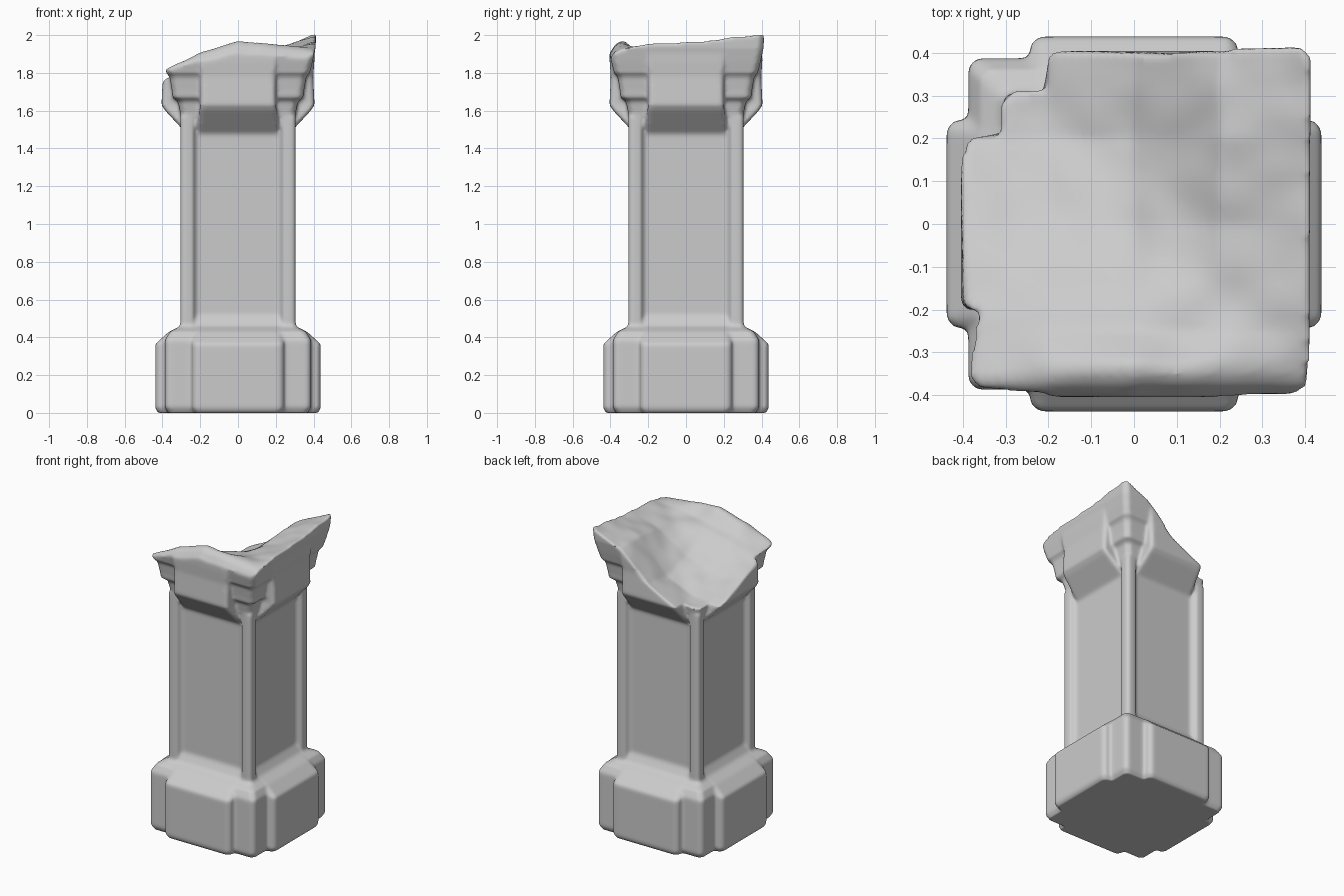
import bpy, bmesh
from math import pi
from mathutils import Matrix, Vector, noise

if "Cube" in bpy.data.objects:
    bpy.data.objects.remove(bpy.data.objects["Cube"])


def new_object(name, bm):
    bmesh.ops.recalc_face_normals(bm, faces=bm.faces)
    me = bpy.data.meshes.new(name)
    bm.to_mesh(me)
    bm.free()
    ob = bpy.data.objects.new(name, me)
    bpy.context.collection.objects.link(ob)
    return ob


def skin(bm, rings):
    """Closed solid through a stack of equal-length rings."""
    rows = [[bm.verts.new(p) for p in r] for r in rings]
    n = len(rows[0])
    for a, b in zip(rows, rows[1:]):
        for i in range(n):
            bm.faces.new((a[i], a[(i + 1) % n], b[(i + 1) % n], b[i]))
    bm.faces.new(rows[0][::-1])
    bm.faces.new(rows[-1])


def loft(name, sections, c):
    """Loft of rectangles with corners chamfered by c, from (z, half x, half y)."""
    bm = bmesh.new()
    skin(bm, [[(c - x, -y, z), (x - c, -y, z), (x, c - y, z), (x, y - c, z),
               (x - c, y, z), (c - x, y, z), (-x, y - c, z), (-x, c - y, z)]
              for z, x, y in sections])
    return new_object(name, bm)


def square(name, profile, c=.015):
    return loft(name, [(z, h, h) for z, h in profile], c)


def arms(name, profile, c=.015):
    """Two crossing blocks from (z, reach, half width)."""
    return [loft(name + "_x", profile, c),
            loft(name + "_y", [(z, w, r) for z, r, w in profile], c)]


# Base: square plinth with a raised block on each face
parts = [square("base_core", [(0, .37), (.03, .387), (.385, .387), (.43, .36), (.465, .295)], .02)]
parts += arms("base_block", [(0, .424, .23), (.025, .438, .242), (.365, .438, .242),
                             (.43, .365, .235), (.465, .295, .23)], .02)

# Shaft: recessed panels, sloped sill and four corner posts
parts.append(square("shaft_core", [(.3, .27), (1.55, .27)]))
parts.append(square("panel_sill", [(.4, .304), (.46, .304), (.525, .265)]))
post = [(.2, .2), (.215, .265), (.24, .304), (.29, .306), (.306, .29), (.304, .24), (.265, .215)]
for k in range(4):
    rot = Matrix.Rotation(k * pi / 2, 4, 'Z')
    bm = bmesh.new()
    skin(bm, [[rot @ Vector((x, y, z)) for x, y in post] for z in (.3, 1.57)])
    parts.append(new_object("corner_post", bm))

# Capital: stepped corners and a corbelled block on each face
capital = [square("capital_core", [(1.52, .29), (1.60, .308), (1.65, .318), (1.67, .346),
                                   (1.71, .35), (1.78, .362), (1.80, .38), (1.86, .395),
                                   (1.93, .41), (2.1, .42)], .025)]
capital += arms("capital_block", [(1.46, .255, .225), (1.60, .385, .205), (1.63, .405, .20),
                                  (1.78, .398, .20), (1.86, .404, .21), (2.1, .414, .22)])

# Broken top: height field, rows run from front to back
heights = [(1.82, 1.91, 1.955, 1.94, 1.92),
           (1.77, 1.84, 1.88, 1.91, 1.95),
           (1.70, 1.71, 1.77, 1.90, 1.96),
           (1.61, 1.63, 1.71, 1.93, 1.985),
           (1.57, 1.63, 1.74, 1.92, 2.005)]


def top_height(x, y):
    u = min(max((x + .4) * 5, 0), 3.999)
    v = min(max((y + .4) * 5, 0), 3.999)
    i, j = int(u), int(v)
    u, v = u - i, v - j
    low = heights[j][i] * (1 - u) + heights[j][i + 1] * u
    high = heights[j + 1][i] * (1 - u) + heights[j + 1][i + 1] * u
    z = low * (1 - v) + high * v + .012 * noise.noise(Vector((x * 9, y * 9, 3)))
    # rounded rim along the front, with a raised lip just behind it
    lip = .045 * max(0, 1 - abs(y + .33) / .08) * max(0, 1 - abs(x) / .4)
    drop = max(0, (-y - .35) / .05) ** 2
    return z + lip - .045 * min(drop, 1.5)


bm = bmesh.new()
bmesh.ops.create_grid(bm, x_segments=40, y_segments=40, size=.5)
for v in bm.verts:
    v.co.z = top_height(v.co.x, v.co.y)
ext = bmesh.ops.extrude_face_region(bm, geom=bm.faces[:], use_keep_orig=True)
for v in ext["geom"]:
    if isinstance(v, bmesh.types.BMVert):
        v.co.z = 2.4
cutter = new_object("break_cutter", bm)
cutter.hide_render = True

for ob in capital:
    mod = ob.modifiers.new("break", 'BOOLEAN')
    mod.operation = 'DIFFERENCE'
    mod.solver = 'EXACT'
    mod.object = cutter
    bpy.context.view_layer.objects.active = ob
    bpy.ops.object.modifier_apply(modifier=mod.name)
bpy.data.objects.remove(cutter)

# Fuse all the stone into one worn, soft-edged pillar
bpy.ops.object.select_all(action='DESELECT')
for ob in parts + capital:
    ob.select_set(True)
pillar = parts[0]
bpy.context.view_layer.objects.active = pillar
bpy.ops.object.join()
pillar.name = "broken_pillar"
mod = pillar.modifiers.new("fuse", 'REMESH')
mod.mode = 'VOXEL'
mod.voxel_size = .01
mod.use_smooth_shade = True
mod = pillar.modifiers.new("wear", 'SMOOTH')
mod.factor = .5
mod.iterations = 6
for m in ("fuse", "wear"):
    bpy.ops.object.modifier_apply(modifier=m)
